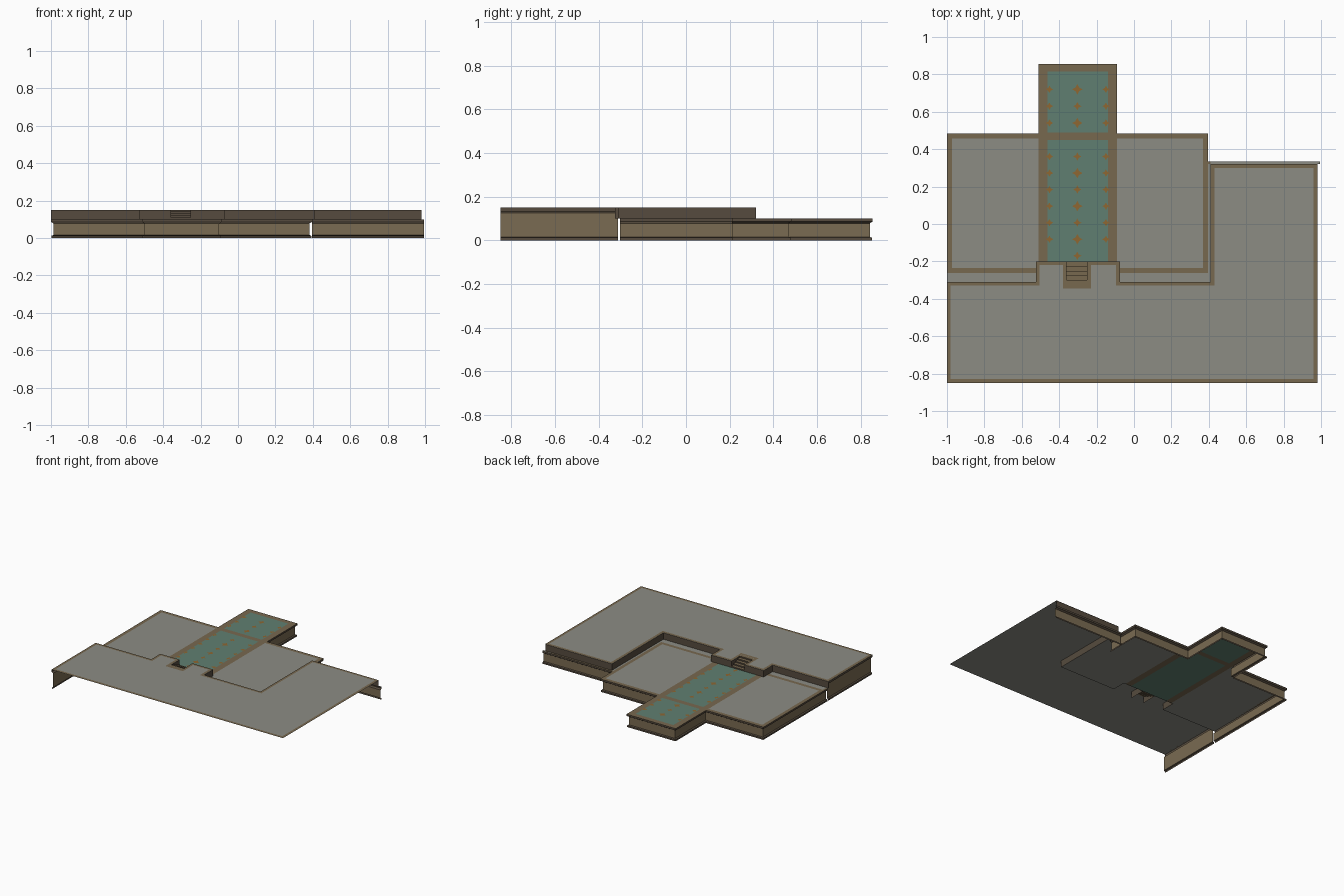
import bpy, bmesh, math
from mathutils import Vector

if "Cube" in bpy.data.objects:
    bpy.data.objects.remove(bpy.data.objects["Cube"])


def material(name, r, g, b):
    lin = [((c / 255 + 0.055) / 1.055) ** 2.4 for c in (r, g, b)]
    m = bpy.data.materials.new(name)
    m.diffuse_color = (*lin, 1)
    m.use_nodes = True
    m.node_tree.nodes["Principled BSDF"].inputs["Base Color"].default_value = m.diffuse_color
    return m


GREY = material("stone grey", 140, 140, 132)
TAN = material("tan border", 119, 104, 79)
WALL = material("wall brown", 122, 107, 82)
DARK = material("dark brown trim", 86, 75, 62)
TEAL = material("teal carpet", 96, 127, 113)
ORANGE = material("orange ornament", 142, 103, 50)


def finish(name, bm, mats):
    me = bpy.data.meshes.new(name)
    bm.to_mesh(me)
    bm.free()
    for m in mats:
        me.materials.append(m)
    ob = bpy.data.objects.new(name, me)
    bpy.context.collection.objects.link(ob)
    return ob


def sweep(name, path, profile, mats, ids=None, closed=False):
    """Sweep an (outward offset, z) profile along a plan path with mitred corners."""
    bm = bmesh.new()
    pts = [Vector(p) for p in path]
    n = len(pts)

    def right(a, b):
        d = (b - a).normalized()
        return Vector((d.y, -d.x))

    rows = []
    for i, p in enumerate(pts):
        ns = []
        if closed or i > 0:
            ns.append(right(pts[i - 1], p))
        if closed or i < n - 1:
            ns.append(right(p, pts[(i + 1) % n]))
        m = ns[0] if len(ns) == 1 else (ns[0] + ns[1]) / (1 + ns[0].dot(ns[1]))
        rows.append([bm.verts.new((p.x + m.x * o, p.y + m.y * o, z)) for o, z in profile])
    for i in range(n if closed else n - 1):
        a, b = rows[i], rows[(i + 1) % n]
        for j in range(len(profile) - 1):
            f = bm.faces.new((a[j], b[j], b[j + 1], a[j + 1]))
            f.material_index = ids[j] if ids else 0
    return finish(name, bm, mats)


def sheet(name, polys, z, mat):
    bm = bmesh.new()
    for poly in polys:
        bm.faces.new([bm.verts.new((x, y, z)) for x, y in poly])
    return finish(name, bm, [mat])


def rect(x0, y0, x1, y1):
    return [(x0, y0), (x1, y0), (x1, y1), (x0, y1)]


LOW, HIGH = 0.10, 0.15
EPS = 0.0015

# Upper L-shaped floor with stair notch
upper = [(-1, -.85), (.98, -.85), (.98, .32), (.41, .32), (.41, -.31), (-.075, -.31),
         (-.075, -.2), (-.25, -.2), (-.25, -.325), (-.36, -.325), (-.36, -.2),
         (-.525, -.2), (-.525, -.31), (-1, -.31)]
sheet("upper_floor", [upper], HIGH, GREY)
sweep("upper_floor_border", upper, [(0, HIGH + EPS), (-.02, HIGH + EPS)], [TAN], closed=True)

# Riser walls between the two levels, either side of the stair
riser = [(0, LOW), (0, HIGH)]
sweep("step_wall_right", upper[2:9], riser, [DARK])
sweep("step_wall_left", upper[9:], riser, [DARK])

# Stair: five risers and treads
STEPS = 5
bm = bmesh.new()
rise, run = (HIGH - LOW) / STEPS, 0.125 / STEPS
prof = []
for i in range(STEPS):
    y = -.2 - i * run
    prof += [(y, LOW + i * rise), (y, LOW + (i + 1) * rise)]
prof.append((-.325, HIGH))
cols = [(bm.verts.new((-.25, y, z)), bm.verts.new((-.36, y, z))) for y, z in prof]
for i, (a, b) in enumerate(zip(cols, cols[1:])):
    f = bm.faces.new((a[0], a[1], b[1], b[0]))
    f.material_index = i % 2
bm.normal_update()
bmesh.ops.reverse_faces(bm, faces=[f for f in bm.faces if f.normal.y < -.5 or f.normal.z < -.5])
finish("stair", bm, [DARK, TAN])

# Lower floor, either side of the carpet, and the ledge behind the upper floor
sheet("lower_floor", [
    [(-1, -.31), (-.525, -.31), (-.525, -.2), (-.51, -.2), (-.51, .48), (-1, .48)],
    [(-.075, -.31), (.41, -.31), (.41, .32), (.395, .32), (.395, .48), (-.09, .48),
     (-.09, -.2), (-.075, -.2)]], LOW, GREY)
sheet("rear_ledge", [rect(.41, .32, .995, .335)], LOW, GREY)
ring = [(0, LOW + EPS), (-.027, LOW + EPS)]
sweep("lower_border_left", [(-.51, .483), (-1, .483), (-1, -.262), (-.525, -.262)], ring, [TAN])
sweep("lower_border_right", [(-.075, -.262), (.395, -.262), (.395, .483), (-.09, .483)], ring, [TAN])

# Carpet aisle: tan surround with two teal panels set into it
X0, X1, C0, C1 = -.51, -.09, -.463, -.14
sheet("carpet_surround", [
    rect(X0, -.2, C0, .855), rect(C1, -.2, X1, .855),
    rect(C0, .45, C1, .49), rect(C0, .815, C1, .855)], LOW, TAN)
sheet("carpet", [rect(C0, -.2, C1, .45), rect(C0, .49, C1, .815)], LOW, TEAL)


# Ornaments: four-pointed stars in three rows
def star(cx, cy, r):
    return [(cx + math.cos(k * math.pi / 4) * r * (1 if k % 2 == 0 else .5),
             cy + math.sin(k * math.pi / 4) * r * (1 if k % 2 == 0 else .5)) for k in range(8)]


stars = []
for i in range(11):
    y = -.17 + i * .0885
    if i == 7:
        y = .54
    elif i > 7:
        y = .54 + (i - 7) * .09
    if y > .78:
        continue
    stars.append(star(-.303, y, .028 if i % 2 else .022))
    if i > 0:
        stars += [star(-.452, y, .02), star(-.15, y, .02)]
sheet("carpet_ornaments", stars, LOW + 2 * EPS, ORANGE)


# Outer walls with plinth and cornice (front and right sides are open)
def wall(name, path, top, cornice):
    profile = [(-.003, 0), (-.003, .012), (-.013, .016), (-.013, top - cornice),
               (-.004, top - cornice + .006), (0, top - cornice + .008), (0, top), (-.015, top)]
    sweep(name, path, profile, [WALL, DARK, TAN], [1, 1, 0, 1, 1, 1, 2])


wall("rear_wall_upper", [(.995, .335), (.395, .335)], LOW, .022)
wall("rear_wall_lower", [(.395, .21), (.395, .483), (-.09, .483), (-.09, .855), (-.51, .855),
                         (-.51, .483), (-1, .483), (-1, -.303)], LOW, .022)
wall("left_wall_upper", [(-1, -.312), (-1, -.85)], HIGH, .025)
